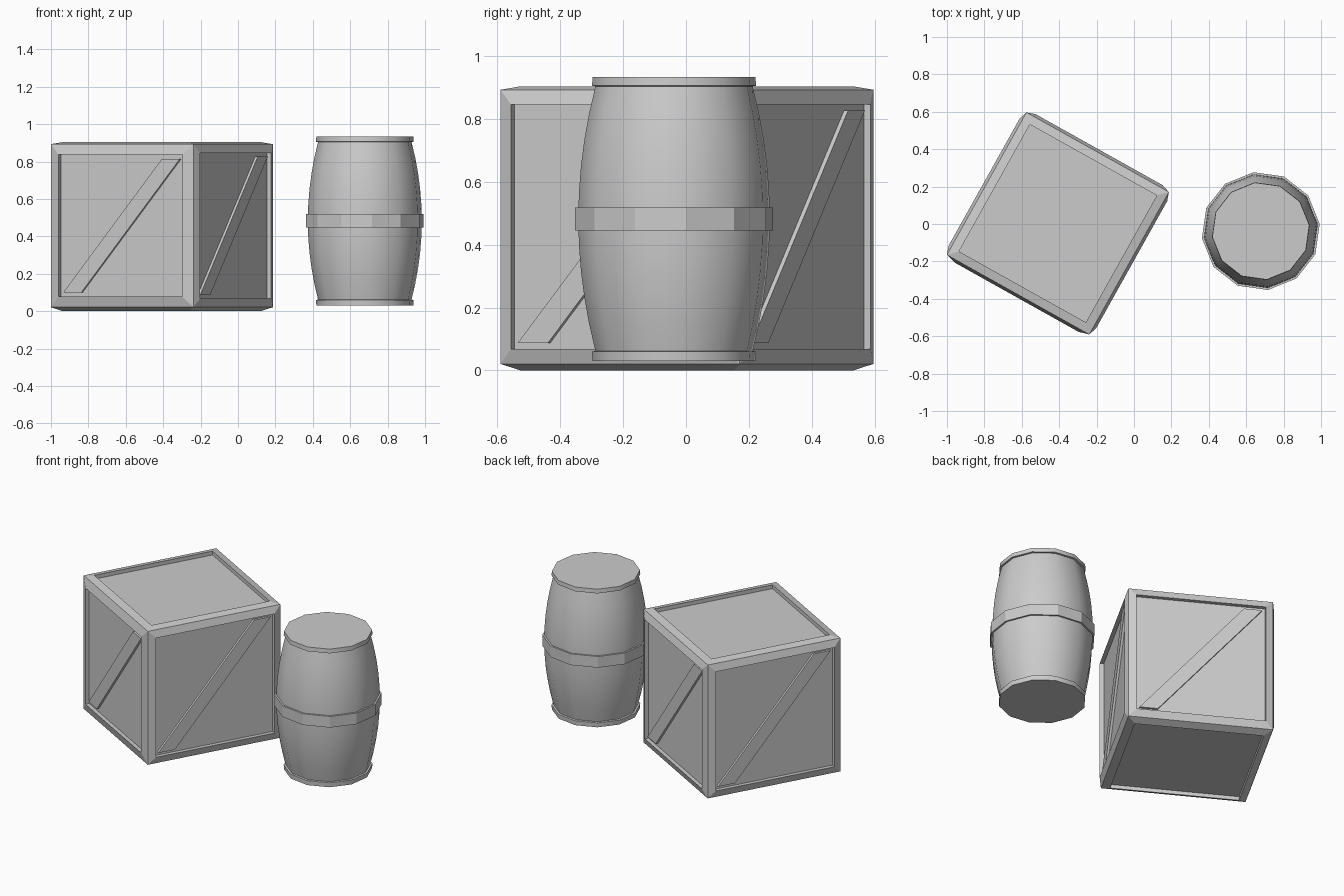
import bpy, bmesh, math
from mathutils import Matrix, Vector

if "Cube" in bpy.data.objects:
    bpy.data.objects.remove(bpy.data.objects["Cube"])

HALF = 0.436          # half side of the crate
RECESS = 0.025        # panel depth below the frame rim
CRATE = Matrix.Translation((-0.407, 0.003, 0.457)) @ Matrix.Rotation(math.radians(-29.2), 4, 'Z')


def make_object(name, bm, matrix=None):
    bmesh.ops.recalc_face_normals(bm, faces=bm.faces[:])
    me = bpy.data.meshes.new(name)
    bm.to_mesh(me)
    bm.free()
    ob = bpy.data.objects.new(name, me)
    bpy.context.collection.objects.link(ob)
    if matrix:
        ob.matrix_world = matrix
    return ob


def frame_spec(n):
    """Frame width and outward bulge for the crate side with normal n."""
    if n.z > 0.5:
        return 0.067, 0.011
    if n.z < -0.5:
        return 0.067, 0.021
    return (0.08 if n.y < -0.5 else 0.066), 0.016


# crate: each side gets a bulging frame and a sunken panel
bm = bmesh.new()
bmesh.ops.create_cube(bm, size=2 * HALF)
for f in bm.faces[:]:
    n = f.normal.copy()
    width, bulge = frame_spec(n)
    bmesh.ops.inset_individual(bm, faces=[f], thickness=width, depth=0)
    bmesh.ops.translate(bm, verts=f.verts[:], vec=n * bulge)
    panel = bmesh.ops.extrude_discrete_faces(bm, faces=[f])['faces'][0]
    bmesh.ops.translate(bm, verts=panel.verts[:], vec=-n * RECESS)
make_object("crate", bm, CRATE)

# diagonal braces on the four upright sides
for k, side in enumerate(("front", "right", "back", "left")):
    turn = Matrix.Rotation(k * math.pi / 2, 4, 'Z')
    width, bulge = frame_spec(turn @ Vector((0, -1, 0)))
    w = HALF - width
    y = -(HALF + bulge - RECESS)
    bm = bmesh.new()
    outline = [(-w, -w), (-w + 0.11, -w), (w, w), (w - 0.11, w)]
    f = bm.faces.new([bm.verts.new((x, y, z)) for x, z in outline])
    top = bmesh.ops.extrude_face_region(bm, geom=[f])['geom']
    bmesh.ops.translate(bm, verts=[g for g in top if isinstance(g, bmesh.types.BMVert)],
                        vec=(0, -0.015, 0))
    make_object("crate_brace_" + side, bm, CRATE @ turn)


def lathe(name, profile, closed=False, smooth=None, sides=12):
    """Twelve-sided turned part at the barrel's place."""
    bm = bmesh.new()
    rings = [[bm.verts.new((r * math.cos(a), r * math.sin(a), z))
              for a in (math.radians(7) + math.tau * i / sides for i in range(sides))]
             for r, z in profile]
    pairs = list(zip(rings, rings[1:]))
    if closed:
        pairs.append((rings[-1], rings[0]))
    for a, b in pairs:
        for i in range(sides):
            j = (i + 1) % sides
            bm.faces.new((a[i], a[j], b[j], b[i]))
    if not closed:
        bm.faces.new(rings[0][::-1])
        bm.faces.new(rings[-1])
    ob = make_object(name, bm, Matrix.Translation((0.678, -0.038, 0)))
    if smooth:
        bpy.ops.object.select_all(action='DESELECT')
        ob.select_set(True)
        bpy.context.view_layer.objects.active = ob
        bpy.ops.object.shade_smooth_by_angle(angle=math.radians(smooth))


# barrel: bulging staves with end rims and flat lids
body = [(0.307 - 0.055 * t * t, 0.483 + 0.421 * t) for t in (-1 + i / 5 for i in range(11))]
lathe("barrel_body", [(0.261, 0.03), (0.263, 0.06)] + body + [(0.263, 0.906), (0.261, 0.933)], smooth=35)

# barrel middle hoop
lathe("barrel_hoop", [(0.295, 0.446), (0.317, 0.446), (0.317, 0.519), (0.295, 0.519)], closed=True)
